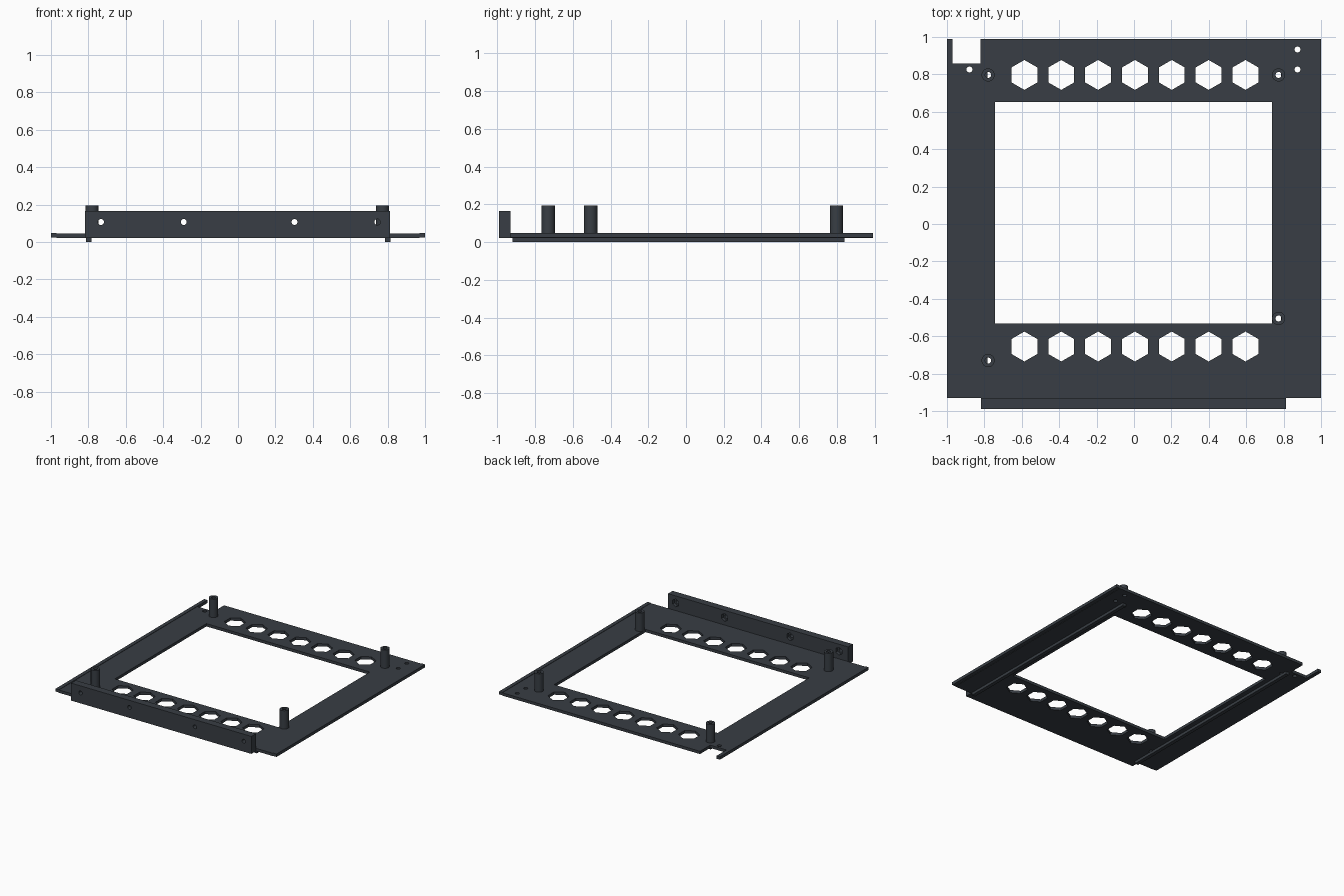
import bpy, bmesh, math
from mathutils import Matrix, Vector

if "Cube" in bpy.data.objects:
    bpy.data.objects.remove(bpy.data.objects["Cube"])

mat = bpy.data.materials.new("dark slate grey")
mat.diffuse_color = (0.040, 0.048, 0.058, 1)
mat.use_nodes = True
mat.node_tree.nodes["Principled BSDF"].inputs["Base Color"].default_value = mat.diffuse_color


def add_box(bm, x0, x1, y0, y1, z0, z1):
    m = Matrix.Translation(((x0 + x1) / 2, (y0 + y1) / 2, (z0 + z1) / 2))
    bmesh.ops.create_cube(bm, size=1, matrix=m @ Matrix.Diagonal((x1 - x0, y1 - y0, z1 - z0, 1)))


def add_prism(bm, center, r, depth, sides=24, axis='Z', turn=0.0):
    m = Matrix.Translation(Vector(center))
    if axis == 'Y':
        m = m @ Matrix.Rotation(math.pi / 2, 4, 'X')
    m = m @ Matrix.Rotation(turn, 4, 'Z')
    bmesh.ops.create_cone(bm, cap_ends=True, segments=sides, radius1=r, radius2=r, depth=depth, matrix=m)


def make(name, bm):
    me = bpy.data.meshes.new(name)
    bm.to_mesh(me)
    bm.free()
    me.materials.append(mat)
    ob = bpy.data.objects.new(name, me)
    bpy.context.collection.objects.link(ob)
    return ob


def box(name, *dims):
    bm = bmesh.new()
    add_box(bm, *dims)
    return make(name, bm)


def cut(ob, bm):
    cutter = make("cutter", bm)
    cutter.hide_render = True
    mod = ob.modifiers.new("cut", 'BOOLEAN')
    mod.operation, mod.solver, mod.object = 'DIFFERENCE', 'EXACT', cutter
    me = bpy.data.meshes.new_from_object(ob.evaluated_get(bpy.context.evaluated_depsgraph_get()))
    ob.modifiers.clear()
    ob.data = me
    bpy.data.objects.remove(cutter)


def smooth(ob):
    bpy.ops.object.select_all(action='DESELECT')
    ob.select_set(True)
    bpy.context.view_layer.objects.active = ob
    bpy.ops.object.shade_smooth_by_angle(angle=math.radians(30))


POSTS = [(-0.78, 0.797), (0.773, 0.797), (0.773, -0.505), (-0.78, -0.73)]
SCREWS = [(0.874, 0.933), (0.874, 0.826), (-0.88, 0.826)]
Z0, Z1 = 0.022, 0.045

# Base plate with window, corner notch, hexagonal vents and screw holes
plate = box("base_plate", -0.97, 0.97, -0.93, 0.99, Z0, Z1)
bm = bmesh.new()
add_box(bm, -0.743, 0.738, -0.532, 0.652, -0.1, 0.2)
add_box(bm, -1.1, -0.82, 0.858, 1.1, -0.1, 0.2)
for y in (0.797, -0.655):
    for i in range(7):
        add_prism(bm, (0.005 + 0.197 * (i - 3), y, 0.03), 0.08, 0.3, 6)
for x, y in POSTS + SCREWS:
    add_prism(bm, (x, y, 0.03), 0.016, 0.3)
cut(plate, bm)
smooth(plate)

# Slim strips along both sides, the left one running past the notch
for side, s in (("left", -1), ("right", 1)):
    xs = sorted((s * 0.97, s))
    box(side + "_edge_strip", *xs, -0.93, 0.99, 0.024, 0.048)

# Guide rails under the plate
box("left_rail", -0.812, -0.782, -0.92, 0.84, 0, Z0)
box("right_rail", 0.785, 0.815, -0.92, 0.84, 0, Z0)

# Front wall with bolt holes, recessed at the back
wall = box("front_wall", -0.817, 0.814, -0.99, -0.93, Z0, 0.165)
holes, recesses = bmesh.new(), bmesh.new()
for x in (-0.733, -0.29, 0.302, 0.745):
    add_prism(holes, (x, -0.96, 0.107), 0.016, 0.3, axis='Y')
    add_prism(recesses, (x, -0.93, 0.107), 0.032, 0.05, 6, 'Y')
cut(wall, holes)
cut(wall, recesses)
smooth(wall)

# Hollow standoff posts
for n, (x, y) in enumerate(POSTS):
    bm = bmesh.new()
    add_prism(bm, (x, y, (Z1 + 0.195) / 2), 0.035, 0.195 - Z1)
    post = make("standoff_%d" % (n + 1), bm)
    bore = bmesh.new()
    add_prism(bore, (x, y, 0.1), 0.016, 0.4)
    cut(post, bore)
    smooth(post)
